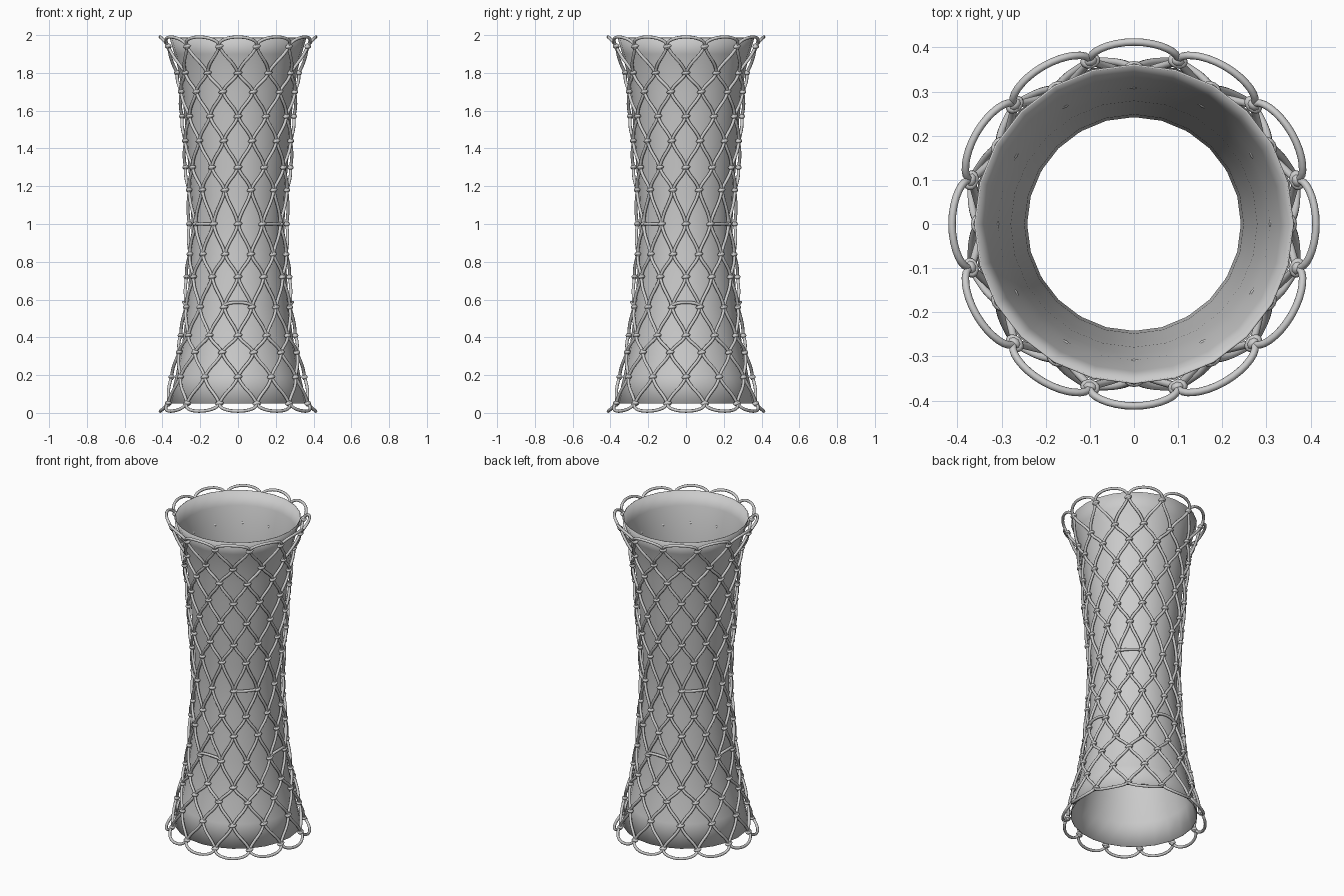
import bpy, bmesh, math
from mathutils import Matrix, Vector

if "Cube" in bpy.data.objects:
    bpy.data.objects.remove(bpy.data.objects["Cube"])

N = 12                      # meshes around the tube
STEP = 2 * math.pi / N
# knot rows, top to bottom: height, radius
ROWS = [(1.94, .382), (1.80, .322), (1.70, .312), (1.57, .296), (1.44, .289),
        (1.30, .278), (1.18, .268), (1.00, .258), (.84, .264), (.72, .272),
        (.56, .284), (.41, .303), (.32, .322), (.19, .352), (.05, .382)]
# inner sleeve profile: height, radius
SLEEVE = [(1.985, .362), (1.90, .337), (1.80, .312), (1.70, .298), (1.57, .283),
          (1.44, .273), (1.30, .263), (1.15, .252), (1.00, .246), (.86, .250),
          (.72, .259), (.56, .271), (.41, .289), (.32, .305), (.19, .332), (.05, .365)]


def polar(a, r, z):
    return Vector((r * math.cos(a), r * math.sin(a), z))


def finish(bm, name):
    me = bpy.data.meshes.new(name)
    bm.to_mesh(me)
    bm.free()
    for p in me.polygons:
        p.use_smooth = True
    ob = bpy.data.objects.new(name, me)
    bpy.context.collection.objects.link(ob)
    return ob


def cords(name, paths, radius):
    cu = bpy.data.curves.new(name, 'CURVE')
    cu.dimensions = '3D'
    cu.bevel_depth = radius
    cu.bevel_resolution = 2
    for pts in paths:
        s = cu.splines.new('POLY')
        s.points.add(len(pts) - 1)
        for p, co in zip(s.points, pts):
            p.co = (*co, 1)
        s.use_smooth = True
    ob = bpy.data.objects.new(name, cu)
    bpy.context.collection.objects.link(ob)


# thin waisted sleeve
bm = bmesh.new()
SEG = 24
rings = [[bm.verts.new(polar(2 * math.pi * k / SEG, r, z)) for k in range(SEG)]
         for z, r in SLEEVE]
for hi, lo in zip(rings, rings[1:]):
    for k in range(SEG):
        j = (k + 1) % SEG
        bm.faces.new((hi[k], lo[k], lo[j], hi[j]))
sleeve = finish(bm, "inner_sleeve")
m = sleeve.modifiers.new("thickness", 'SOLIDIFY')
m.thickness = .004
m.offset = -1


def row_angle(i, k):
    return STEP * (k + (.5 if i % 2 == 0 else 0))


# diagonal net cords between neighbouring rows
paths = []
for i in range(len(ROWS) - 1):
    (z0, r0), (z1, r1) = ROWS[i], ROWS[i + 1]
    for k in range(N):
        a = row_angle(i, k)
        for side in (-1, 1):
            pts = []
            for n in range(11):
                t = n / 10
                e = t - .05 * math.sin(2 * math.pi * t)
                pts.append(polar(a + side * STEP / 2 * e,
                                 r0 + (r1 - r0) * t + .004 * math.sin(math.pi * t),
                                 z0 + (z1 - z0) * t))
            paths.append(pts)
cords("net_cords", paths, .0085)


def loop(centre, half, z, dz, r, dr):
    pts = []
    for n in range(17):
        u = math.pi * n / 16
        s = max(math.sin(u), 0) ** .85
        pts.append(polar(centre + half * math.cos(u), r + dr * s, z + dz * s))
    return pts


# flared scallop loops at both ends
for name, z, dz in (("top_loops", 1.94, .05), ("bottom_loops", .055, -.046)):
    cords(name, [loop(k * STEP, STEP / 2, z, dz, .382, .03) for k in range(N)], .0085)

# a few crossing cords on each quarter
cross = []
for q in range(4):
    a = q * math.pi / 2
    cross.append(loop(a, STEP / 2, .56, .025, .284, .004))
    cross.append(loop(a + STEP * 1.5, STEP / 2, 1.0, 0, .258, .004))
cords("cross_cords", cross, .0085)

# knots: a compact core with a cord wrapped around it
bm = bmesh.new()


def torus(mat, R, r, nu=12, nv=6):
    g = [[bm.verts.new(mat @ Vector((
        (R + r * math.cos(2 * math.pi * v / nv)) * math.cos(2 * math.pi * u / nu),
        (R + r * math.cos(2 * math.pi * v / nv)) * math.sin(2 * math.pi * u / nu),
        r * math.sin(2 * math.pi * v / nv)))) for v in range(nv)] for u in range(nu)]
    for u in range(nu):
        for v in range(nv):
            w, x = (u + 1) % nu, (v + 1) % nv
            bm.faces.new((g[u][v], g[w][v], g[w][x], g[u][x]))


for i, (z, r) in enumerate(ROWS):
    for k in range(N):
        a = row_angle(i, k)
        base = Matrix.Translation(polar(a, r, z)) @ Matrix.Rotation(a, 4, 'Z')
        bmesh.ops.create_uvsphere(bm, u_segments=8, v_segments=6, radius=1,
                                  matrix=base @ Matrix.Diagonal((.013, .017, .017, 1)))
        wrap = base @ Matrix.Rotation(.2, 4, 'X') @ Matrix.Diagonal((.8, 1.1, 1, 1))
        torus(wrap, .013, .0085)
finish(bm, "net_knots")
